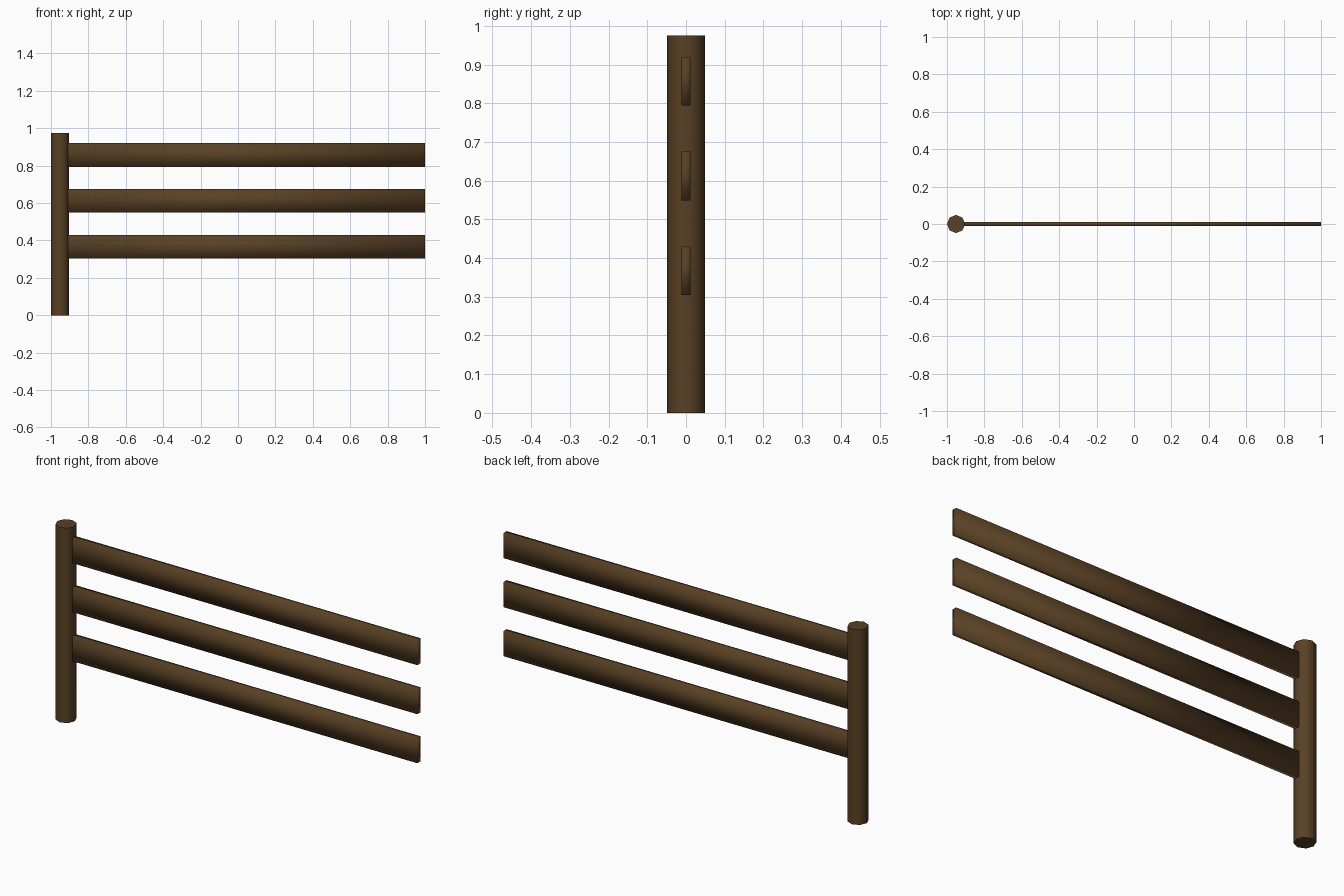
import bpy

if "Cube" in bpy.data.objects:
    bpy.data.objects.remove(bpy.data.objects["Cube"])

wood = bpy.data.materials.new("dark_brown_wood")
wood.diffuse_color = (0.10, 0.052, 0.018, 1)
wood.use_nodes = True
wood.node_tree.nodes["Principled BSDF"].inputs["Base Color"].default_value = wood.diffuse_color


def finish(name):
    ob = bpy.context.object
    ob.name = name
    ob.data.materials.append(wood)
    return ob


# Round post at the left end
bpy.ops.mesh.primitive_cylinder_add(vertices=8, radius=0.0485, depth=0.975,
                                    location=(-0.9515, 0, 0.4875))
finish("post")
bpy.ops.object.shade_smooth_by_angle(angle=0.9)

# Three flat rails with softly shaded edges
x0, x1 = -0.935, 1.0
for i, z in enumerate((0.367, 0.612, 0.857)):
    bpy.ops.mesh.primitive_cube_add(size=1, location=((x0 + x1) / 2, 0, z))
    rail = finish(f"rail_{i + 1}")
    rail.scale = (x1 - x0, 0.024, 0.126)
    bpy.ops.object.transform_apply(location=False, rotation=False, scale=True)
    bpy.ops.object.shade_smooth()
